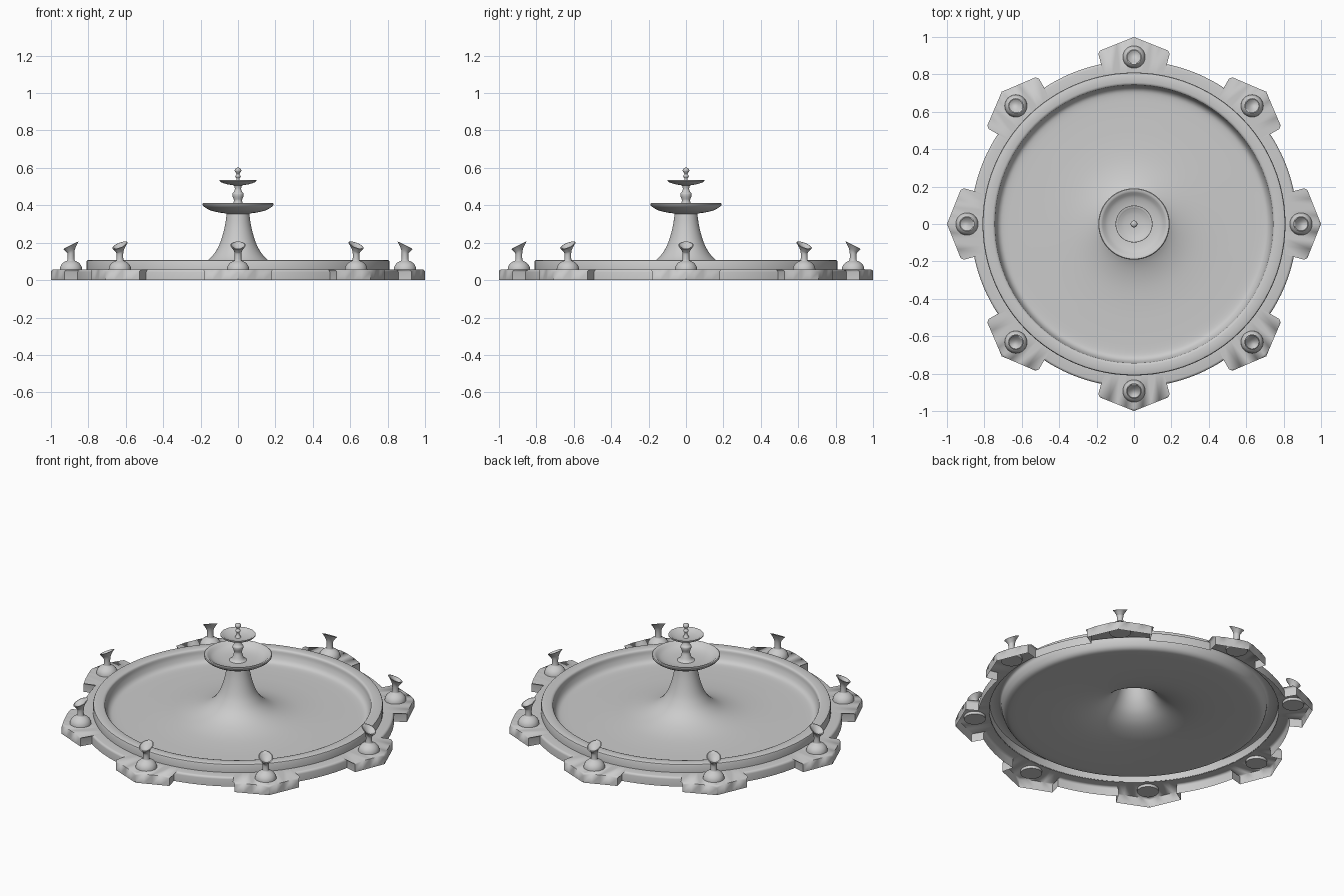
import bpy, bmesh
from math import sin, cos, pi, atan2, radians
from mathutils import Vector, Matrix

if "Cube" in bpy.data.objects:
    bpy.data.objects.remove(bpy.data.objects["Cube"])


def finish(bm, name, angle=40):
    bmesh.ops.remove_doubles(bm, verts=bm.verts, dist=1e-5)
    me = bpy.data.meshes.new(name)
    bm.to_mesh(me)
    bm.free()
    ob = bpy.data.objects.new(name, me)
    bpy.context.collection.objects.link(ob)
    bpy.ops.object.select_all(action='DESELECT')
    ob.select_set(True)
    bpy.context.view_layer.objects.active = ob
    bpy.ops.object.shade_smooth_by_angle(angle=radians(angle))
    return ob


def loft(bm, rows):
    """Quads between closed loops of points."""
    rings = [[bm.verts.new(p) for p in r] for r in rows]
    n = len(rings[0])
    for a, b in zip(rings, rings[1:]):
        for i in range(n):
            j = (i + 1) % n
            bm.faces.new((a[i], a[j], b[j], b[i]))
    return rings


def circle(r, z, n):
    return [(r * cos(2 * pi * i / n), r * sin(2 * pi * i / n), z) for i in range(n)]


def lathe(profile, n):
    bm = bmesh.new()
    loft(bm, [circle(max(r, 0), z, n) for r, z in profile])
    bmesh.ops.remove_doubles(bm, verts=bm.verts, dist=1e-6)
    return bm


def smooth(pts, k=4):
    """Catmull-Rom curve through the profile points."""
    p = [Vector(q) for q in pts]
    p = [2 * p[0] - p[1]] + p + [2 * p[-1] - p[-2]]
    out = []
    for a, b, c, d in zip(p, p[1:], p[2:], p[3:]):
        for s in range(k):
            t = s / k
            out.append(0.5 * (2 * b + (c - a) * t + (2 * a - 5 * b + 4 * c - d) * t * t
                              + (3 * b - a - 3 * c + d) * t ** 3))
    return [tuple(v) for v in out] + [tuple(pts[-1])]


# Plinth: ring with eight pointed tabs, open underneath
neck, corner, tip = Vector((.857, .163)), Vector((.927, .182)), Vector((1, 0))
half = [tip.lerp(corner, t / 4) for t in range(5)] + [neck]
a0 = atan2(neck.y, neck.x)
arc = [neck.length * Vector((cos(a), sin(a)))
       for a in (a0 + (pi / 4 - 2 * a0) * i / 8 for i in range(1, 8))]
sector = [Vector((p.x, -p.y)) for p in reversed(half[1:])] + half + arc
outline = [Matrix.Rotation(k * pi / 4, 2) @ p for k in range(8) for p in sector]
bm = bmesh.new()
rings = loft(bm, [[(p.x, p.y, z) for p in outline] for z in (0, .057)]
             + [[(p.x * .808 / p.length, p.y * .808 / p.length, .057) for p in outline]])
top = set(rings[1])
edges = [e for e in bm.edges if e.verts[0] in top and e.verts[1] in top]
bmesh.ops.bevel(bm, geom=edges, offset=.013, segments=3, profile=.5, affect='EDGES')
finish(bm, "plinth", 35)

# Basin: raised rim, sunken floor and flared pedestal as one shell
rim = [(.81, .055), (.81, .098), (.807, .105), (.80, .108), (.757, .108), (.748, .105)]
wall = smooth([(.744, .1), (.738, .07), (.722, .042), (.69, .031), (.6, .03)])
flare = smooth([(.6, .03), (.45, .034), (.32, .046), (.22, .073), (.155, .112),
                (.115, .16), (.09, .215), (.07, .29), (.06, .36)])
finish(lathe(rim + wall + flare[1:], 96), "basin_and_pedestal")

# Lower bowl
finish(lathe([(0, .352), (.058, .354), (.075, .358)]
             + smooth([(.1, .361), (.145, .372), (.178, .39), (.19, .402)])
             + [(.191, .408), (.187, .412), (.176, .412)]
             + smooth([(.168, .406), (.14, .388), (.09, .377), (0, .374)]), 64), "lower_bowl")

# Baluster between the bowls
finish(lathe(smooth([(.05, .374), (.036, .385), (.027, .405), (.022, .425), (.025, .438)])
             + smooth([(.03, .45), (.03, .462), (.022, .472), (.017, .488), (.022, .508),
                       (.03, .515)]), 32), "baluster")

# Upper bowl
finish(lathe([(0, .505)] + smooth([(.025, .507), (.06, .513), (.09, .523), (.099, .53)])
             + [(.098, .534), (.091, .534)]
             + smooth([(.085, .53), (.06, .521), (.03, .516), (0, .515)]), 48), "upper_bowl")

# Finial
finish(lathe(smooth([(.018, .515), (.009, .53), (.008, .543), (.014, .552), (.014, .558),
                     (.008, .566), (.011, .573), (.018, .585), (.013, .597), (0, .602)]), 24),
       "finial")

# Spouts: dome, stem and slanted cup on every tab
dome = [(0, .04), (.06, .04), (.06, .057)] + [
    (.06 * cos(a), .057 + .05 * sin(a)) for a in (radians(d) for d in (15, 30, 45, 60, 70))]
cup = smooth([(.019, .106), (.0175, .13), (.02, .152), (.03, .171), (.041, .186)])
inside = [(.036, .187), (.027, .178), (.013, .168), (0, .165)]
for k in range(8):
    bm = lathe(dome + cup + inside, 32)
    for v in bm.verts:
        if v.co.z > .13:
            v.co.z -= v.co.x * .5 * min(1, (v.co.z - .13) / .03)
    bm.transform(Matrix.Rotation(k * pi / 4, 4, 'Z') @ Matrix.Translation((.893, 0, 0)))
    finish(bm, f"spout_{k + 1}")
